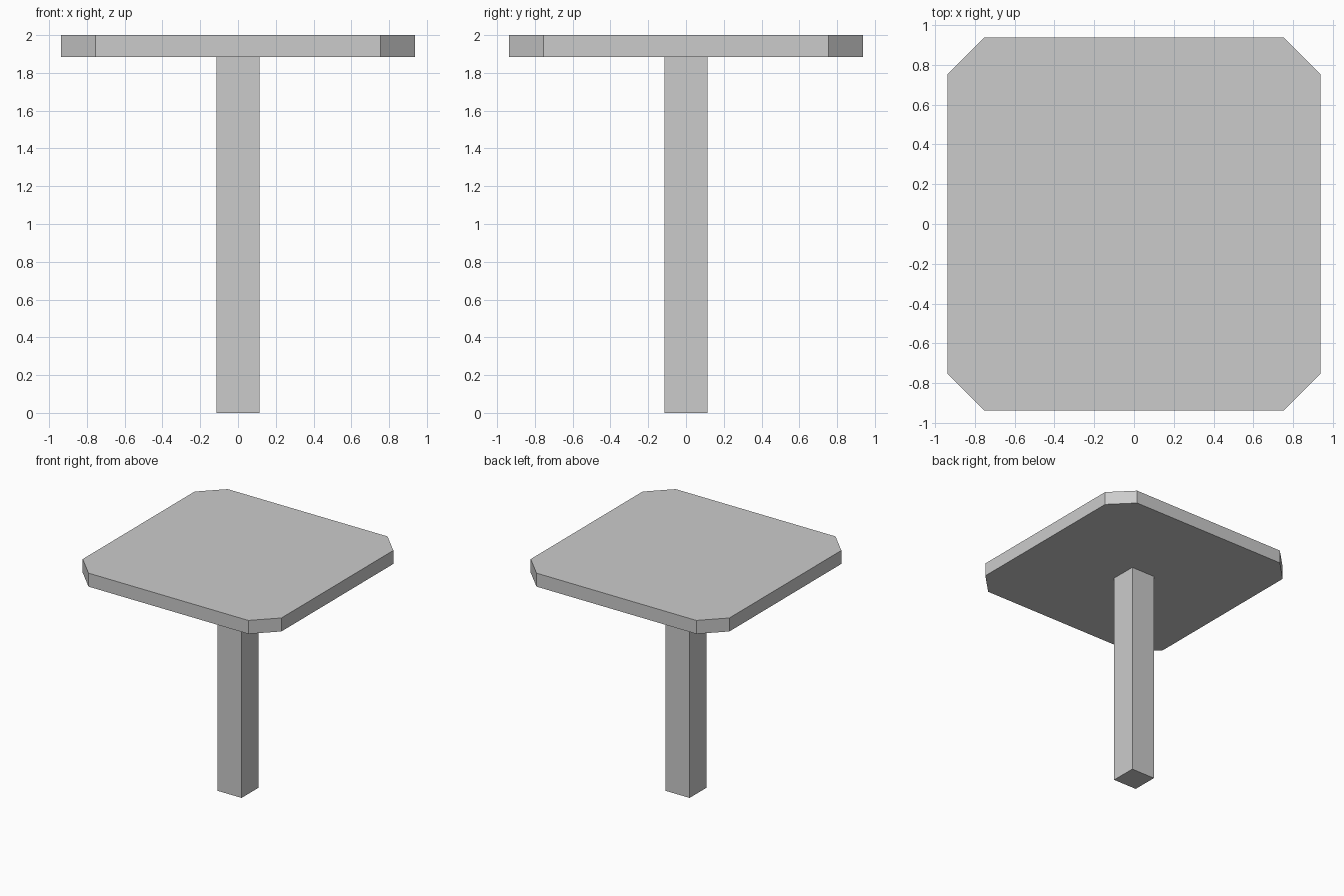
import bpy, bmesh

if "Cube" in bpy.data.objects:
    bpy.data.objects.remove(bpy.data.objects["Cube"])


def make_prism(name, outline, z0, z1):
    """Extrude a flat outline from z0 up to z1."""
    bm = bmesh.new()
    base = bm.faces.new([bm.verts.new((x, y, z0)) for x, y in outline])
    ext = bmesh.ops.extrude_face_region(bm, geom=[base], use_keep_orig=True)
    top = [v for v in ext["geom"] if isinstance(v, bmesh.types.BMVert)]
    bmesh.ops.translate(bm, verts=top, vec=(0, 0, z1 - z0))
    bmesh.ops.recalc_face_normals(bm, faces=bm.faces)
    mesh = bpy.data.meshes.new(name)
    bm.to_mesh(mesh)
    bm.free()
    obj = bpy.data.objects.new(name, mesh)
    bpy.context.collection.objects.link(obj)
    return obj


HEIGHT = 2.0
TOP_UNDERSIDE = 1.885
HALF_TOP = 0.938    # half width of the table top
CORNER = 0.754      # where the clipped corners begin
HALF_LEG = 0.114

# Table top: square with four clipped corners
a, c = HALF_TOP, CORNER
make_prism("table_top",
           [(c, -a), (a, -c), (a, c), (c, a), (-c, a), (-a, c), (-a, -c), (-c, -a)],
           TOP_UNDERSIDE, HEIGHT)

# Square central leg
h = HALF_LEG
make_prism("table_leg", [(-h, -h), (h, -h), (h, h), (-h, h)], 0.0, TOP_UNDERSIDE)
